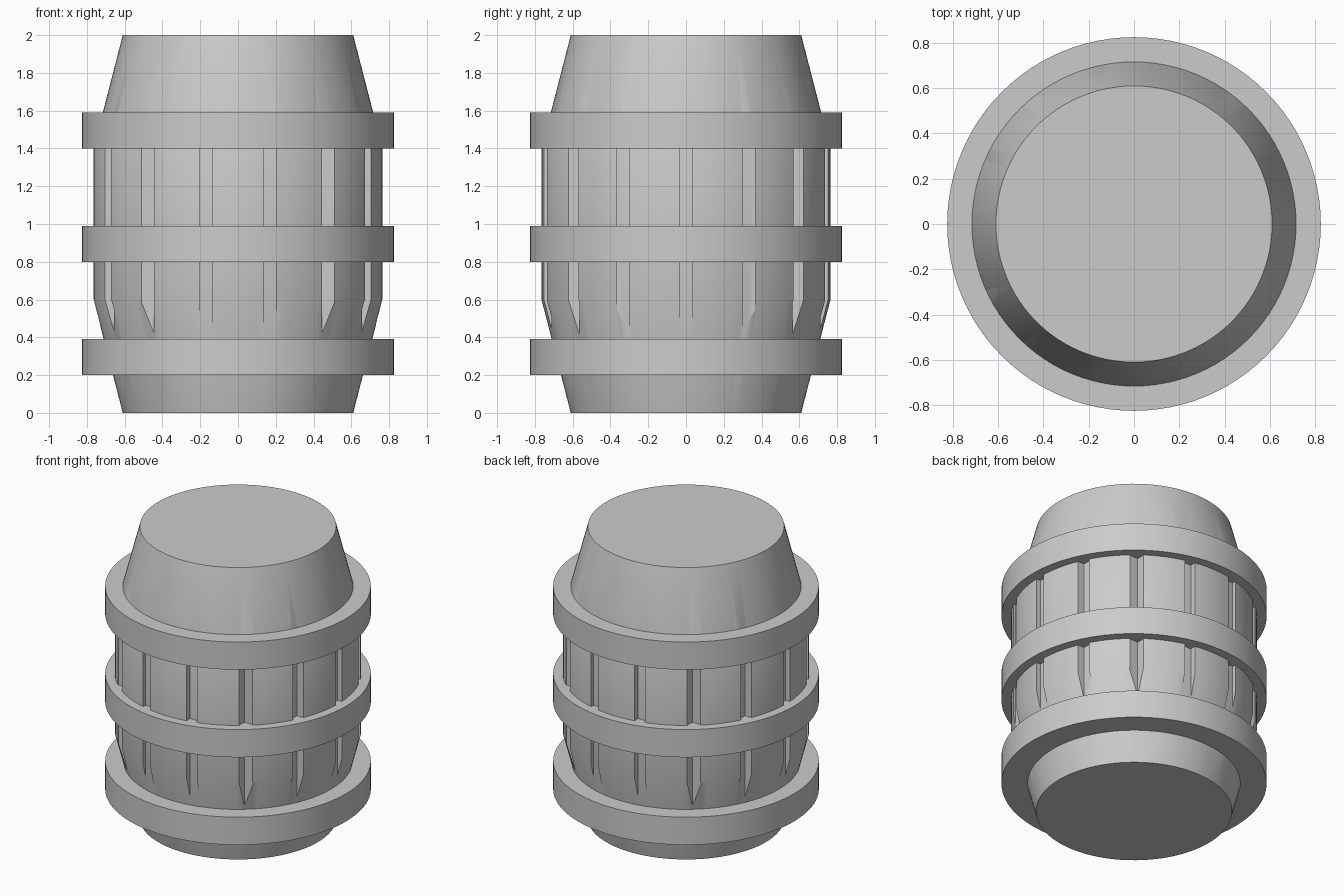
import bpy
import bmesh
from math import cos, sin, tau, radians

if "Cube" in bpy.data.objects:
    bpy.data.objects.remove(bpy.data.objects["Cube"], do_unlink=True)

SEGMENTS = 96

# Single plain grey
grey = bpy.data.materials.new("plain grey")
grey.use_nodes = True
colour = (0.6, 0.6, 0.6, 1)
grey.diffuse_color = colour
grey.node_tree.nodes["Principled BSDF"].inputs["Base Color"].default_value = colour


def add_object(name, bm):
    bmesh.ops.recalc_face_normals(bm, faces=bm.faces)
    mesh = bpy.data.meshes.new(name)
    bm.to_mesh(mesh)
    bm.free()
    mesh.materials.append(grey)
    obj = bpy.data.objects.new(name, mesh)
    bpy.context.collection.objects.link(obj)
    return obj


def lathe(name, profile, closed=False):
    """Spin (radius, height) points about z; open profiles get flat caps."""
    bm = bmesh.new()
    loops = [[bm.verts.new((r * cos(tau * i / SEGMENTS), r * sin(tau * i / SEGMENTS), z))
              for i in range(SEGMENTS)] for r, z in profile]
    pairs = list(zip(loops, loops[1:]))
    if closed:
        pairs.append((loops[-1], loops[0]))
    else:
        bm.faces.new(loops[0])
        bm.faces.new(loops[-1])
    for low, high in pairs:
        for i in range(SEGMENTS):
            j = (i + 1) % SEGMENTS
            bm.faces.new((low[i], low[j], high[j], high[i]))
    return add_object(name, bm)


def smooth(obj):
    bpy.ops.object.select_all(action="DESELECT")
    obj.select_set(True)
    bpy.context.view_layer.objects.active = obj
    bpy.ops.object.shade_smooth_by_angle(angle=radians(30))


# Barrel body with tapered ends
body = lathe("barrel_body", [(0.61, 0), (0.765, 0.6), (0.765, 1.4), (0.61, 2)])

# Square upright bars, all facing the same way, that carve the grooves
GROOVES, BAR = 14, 0.067
bm = bmesh.new()
for i in range(GROOVES):
    a = tau * i / GROOVES
    bar = bmesh.ops.create_cube(bm, size=1)["verts"]
    bmesh.ops.scale(bm, verts=bar, vec=(BAR, BAR, 1.3))
    bmesh.ops.translate(bm, verts=bar, vec=(0.765 * cos(a), 0.765 * sin(a), 0.94))
cutter = add_object("groove_cutter", bm)
cutter.hide_render = True

cut = body.modifiers.new("grooves", "BOOLEAN")
cut.operation = "DIFFERENCE"
cut.solver = "EXACT"
cut.object = cutter
bpy.context.view_layer.objects.active = body
bpy.ops.object.modifier_apply(modifier=cut.name)
bpy.data.objects.remove(cutter, do_unlink=True)
smooth(body)

# Three flat hoops around the body
for name, base in (("lower_hoop", 0.2), ("middle_hoop", 0.8), ("upper_hoop", 1.4)):
    top = base + 0.19
    smooth(lathe(name, [(0.65, base), (0.825, base), (0.825, top), (0.65, top)], closed=True))
